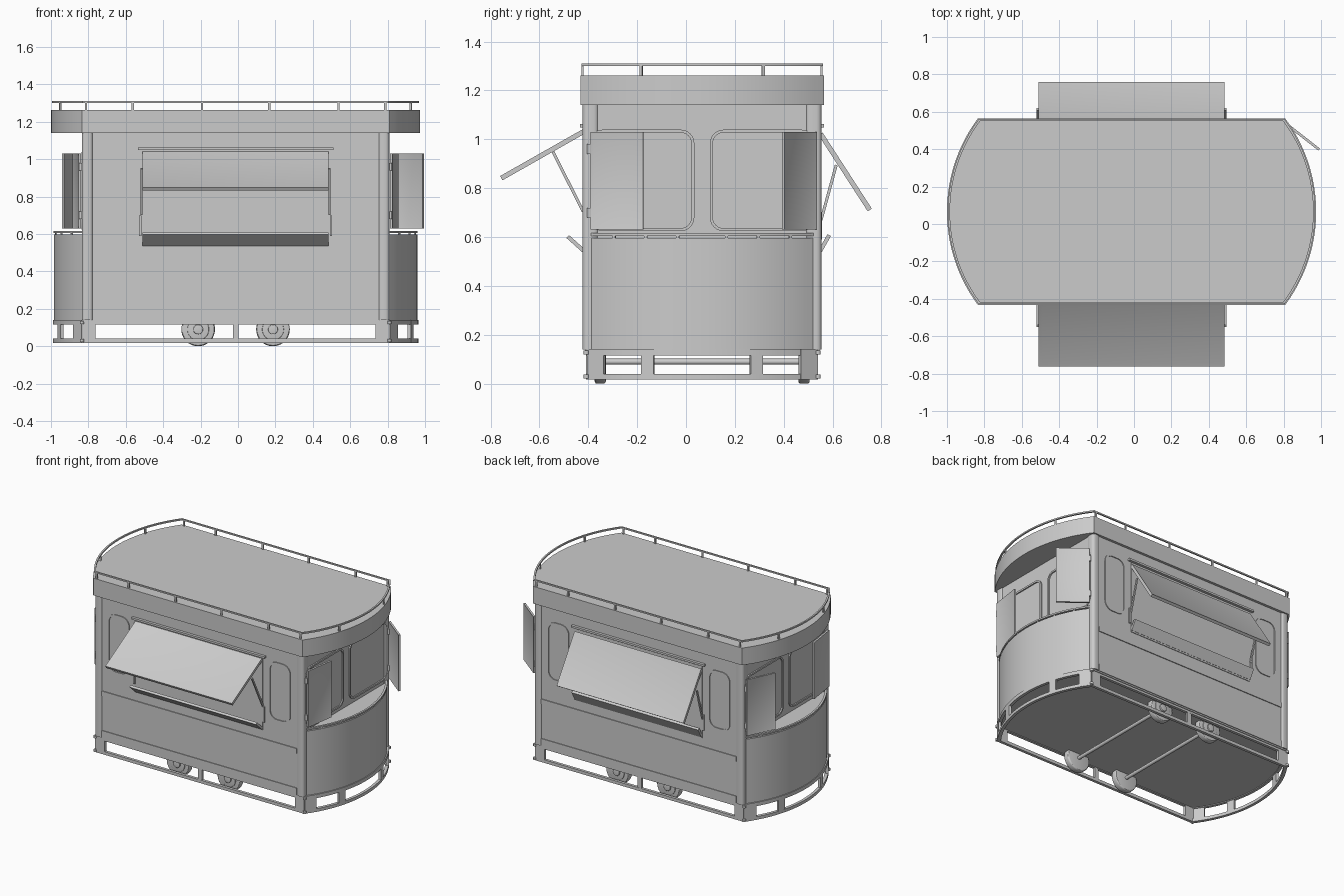
import bpy, bmesh, math
from mathutils import Vector, Matrix

cube = bpy.data.objects.get("Cube")
if cube:
    bpy.data.objects.remove(cube, do_unlink=True)

grey = bpy.data.materials.new("plain_grey")
grey.use_nodes = True
grey.diffuse_color = (0.6, 0.6, 0.6, 1)
grey.node_tree.nodes["Principled BSDF"].inputs["Base Color"].default_value = (0.6, 0.6, 0.6, 1)

CENTRE = Vector((-0.013, 0.066, 0))   # centre of the trailer body
SIDES = (-1, 1)
made = []


def finish(name, bm):
    bmesh.ops.recalc_face_normals(bm, faces=bm.faces)
    mesh = bpy.data.meshes.new(name)
    bm.to_mesh(mesh)
    bm.free()
    mesh.materials.append(grey)
    ob = bpy.data.objects.new(name, mesh)
    ob.location = CENTRE
    bpy.context.collection.objects.link(ob)
    made.append(ob)
    return ob


def box(name, pos, size, turn=0, bevel=0):
    bm = bmesh.new()
    m = Matrix.Translation(pos) @ Matrix.Rotation(turn, 4, 'Z') @ Matrix.Diagonal((*size, 1))
    bmesh.ops.create_cube(bm, size=1, matrix=m)
    if bevel:
        up = [e for e in bm.edges if abs(e.verts[0].co.z - e.verts[1].co.z) > 0.1]
        bmesh.ops.bevel(bm, geom=up, offset=bevel, segments=4, affect='EDGES', profile=0.5)
    return finish(name, bm)


def panel(name, a, b, across, width, thick, rim=0):
    """Board running from a to b, with an optional sunk field on both faces."""
    a, b, v = Vector(a), Vector(b), Vector(across)
    u = (b - a).normalized()
    w = u.cross(v)
    m = Matrix((u, v, w)).transposed().to_4x4()
    m = Matrix.Translation((a + b) / 2) @ m @ Matrix.Diagonal(((b - a).length, width, thick, 1))
    bm = bmesh.new()
    bmesh.ops.create_cube(bm, size=1, matrix=m)
    if rim:
        bm.normal_update()
        broad = [f for f in bm.faces if abs(f.normal.dot(w)) > 0.9]
        bmesh.ops.inset_individual(bm, faces=broad, thickness=rim, depth=-0.004)
    return finish(name, bm)


def arc_x(y, corner, apex, half):
    bulge = apex - corner
    r = (bulge ** 2 + half ** 2) / (2 * bulge)
    return apex - r + math.sqrt(r * r - y * y), math.asin(y / r)


def outline(corner, apex, half, n=28):
    """Straight long sides closed by a shallow arc at each end."""
    ys = [half * (2 * i / n - 1) for i in range(n + 1)]
    right = [(arc_x(y, corner, apex, half)[0], y) for y in ys]
    return right + [(-x, -y) for x, y in right]


def rounded(w, h, r, n=6):
    pts = []
    for k, (sx, sy) in enumerate(((1, 1), (-1, 1), (-1, -1), (1, -1))):
        for i in range(n + 1):
            t = math.pi / 2 * (k + i / n)
            pts.append((sx * (w / 2 - r) + r * math.cos(t), sy * (h / 2 - r) + r * math.sin(t)))
    return pts


def prism(name, pts, z0, z1):
    bm = bmesh.new()
    low = [bm.verts.new((x, y, z0)) for x, y in pts]
    face = bm.faces.new(low)
    out = bmesh.ops.extrude_face_region(bm, geom=[face])["geom"]
    top = [g for g in out if isinstance(g, bmesh.types.BMVert)]
    bmesh.ops.translate(bm, verts=top, vec=(0, 0, z1 - z0))
    return finish(name, bm)


def ring(name, outer, inner, z0, z1, matrix=Matrix()):
    bm = bmesh.new()
    loops = [[bm.verts.new(matrix @ Vector((x, y, z))) for x, y in pts]
             for pts, z in ((outer, z0), (outer, z1), (inner, z1), (inner, z0))]
    n = len(outer)
    for k in range(4):
        p, q = loops[k], loops[(k + 1) % 4]
        for i in range(n):
            j = (i + 1) % n
            bm.faces.new((p[i], p[j], q[j], q[i]))
    return finish(name, bm)


def cylinder(name, pos, radius, depth, axis='Y', bevel=0):
    bm = bmesh.new()
    turn = Matrix.Rotation(math.pi / 2, 4, 'X') if axis == 'Y' else Matrix()
    bmesh.ops.create_cone(bm, cap_ends=True, segments=36, radius1=radius, radius2=radius,
                          depth=depth, matrix=Matrix.Translation(pos) @ turn)
    if bevel:
        rims = [e for e in bm.edges if any(len(f.verts) > 4 for f in e.link_faces)]
        bmesh.ops.bevel(bm, geom=rims, offset=bevel, segments=3, affect='EDGES', profile=0.5)
    return finish(name, bm)


# Body, bowed lower ends and roof
box("body", (0, 0, 0.64), (1.63, 0.96, 1.02))
prism("bowed_ends", outline(0.82, 0.972, 0.456), 0.12, 0.597)
ring("end_rail", outline(0.82, 0.974, 0.458), outline(0.81, 0.96, 0.446), 0.605, 0.616)
prism("roof", outline(0.822, 0.987, 0.498), 1.14, 1.262)
ring("roof_rail", outline(0.818, 0.982, 0.494), outline(0.81, 0.971, 0.484), 1.3, 1.31)

# Corner columns, roof rail posts and end rail posts
for sx in SIDES:
    for sy in SIDES:
        box("corner_column", (sx * 0.792, sy * 0.456, 0.64), (0.06, 0.066, 1.0), bevel=0.02)
        for x in (0.18, 0.55, 0.8):
            box("roof_rail_post", (sx * x, sy * 0.489, 1.281), (0.012, 0.009, 0.04))
        x, ang = arc_x(sy * 0.25, 0.818, 0.982, 0.494)
        box("roof_rail_post", (sx * (x - 0.006), sy * 0.25, 1.281), (0.009, 0.012, 0.04), sx * ang)
        for y in (0.1, 0.23, 0.36):
            x, ang = arc_x(sy * y, 0.82, 0.972, 0.456)
            box("end_rail_post", (sx * (x - 0.006), sy * y, 0.6), (0.008, 0.012, 0.014), sx * ang)

# Open base frame
base = (0.82, 0.977, 0.475)
for z0, z1 in ((0.018, 0.04), (0.115, 0.141)):
    ring("base_rail", outline(*base), outline(0.805, 0.957, 0.455), z0, z1)
for sy in SIDES:
    box("base_middle_upright", (0, sy * 0.465, 0.078), (0.03, 0.018, 0.09))
    for sx in SIDES:
        box("base_corner_upright", (sx * 0.783, sy * 0.465, 0.08), (0.07, 0.02, 0.12))
        for y, width in ((0.222, 0.053), (0.433, 0.08)):
            x, ang = arc_x(sy * y, *base)
            box("base_end_upright", (sx * (x - 0.01), sy * y, 0.08), (0.018, width, 0.12), sx * ang)
        for z in (0.03, 0.128):
            cylinder("corner_bolt", (sx * 0.822, sy * 0.474, z), 0.011, 0.016, 'Z')

# Wheels
for sx in SIDES:
    x = sx * 0.2
    cylinder("axle", (x, 0, 0.09), 0.012, 0.8)
    for sy in SIDES:
        cylinder("tyre", (x, sy * 0.417, 0.09), 0.09, 0.046, bevel=0.01)
        cylinder("wheel_rim", (x, sy * 0.422, 0.09), 0.058, 0.046, bevel=0.004)
        cylinder("wheel_hub", (x, sy * 0.43, 0.09), 0.026, 0.05, bevel=0.004)

# Long side trim, hatch surrounds and rounded windows
for sy in SIDES:
    box("waist_trim", (0, sy * 0.481, 0.453), (1.53, 0.01, 0.036))
    box("skirt_trim", (0, sy * 0.481, 0.165), (1.53, 0.008, 0.05))
    box("hatch_panel", (0, sy * 0.48, 0.785), (0.995, 0.008, 0.51))
    box("hatch_hinge_bar", (0, sy * 0.488, 1.056), (1.045, 0.022, 0.014))
    for sx in SIDES:
        m = Matrix.Translation((sx * 0.633, sy * 0.481, 0.833)) @ Matrix.Rotation(math.pi / 2, 4, 'X')
        ring("side_window_frame", rounded(0.168, 0.415, 0.06), rounded(0.148, 0.395, 0.05),
             -0.005, 0.005, m)

# Awnings, struts and folding counters as (y, z) runs from wall to tip
X = (1, 0, 0)
openings = (
    (-1, (-0.485, 1.032), (-0.822, 0.841), (-0.611, 0.95), (-0.487, 0.705), (-0.55, 0.602)),
    (1, (0.485, 1.022), (0.686, 0.711), (0.549, 0.895), (0.487, 0.67), (0.52, 0.608)),
)
for side, hinge, tip, strut_top, strut_foot, shelf_tip in openings:
    panel("awning", (0, *hinge), (0, *tip), X, 0.995, 0.02, rim=0.03)
    panel("counter", (0, side * 0.483, 0.542), (0, *shelf_tip), X, 0.995, 0.016)
    for sx in SIDES:
        panel("awning_strut", (sx * 0.503, *strut_top), (sx * 0.503, *strut_foot), X, 0.01, 0.012)
        box("strut_bracket", (sx * 0.51, side * 0.484, 0.645), (0.012, 0.012, 0.11))

# End windows with their swung shutters
Z = (0, 0, 1)
turn = Matrix.Rotation(math.pi / 2, 4, 'Z') @ Matrix.Rotation(math.pi / 2, 4, 'X')
for sx in SIDES:
    for sy in SIDES:
        m = Matrix.Translation((sx * 0.816, sy * 0.247, 0.832)) @ turn
        ring("end_window_frame", rounded(0.43, 0.415, 0.055), rounded(0.406, 0.391, 0.043),
             -0.008, 0.008, m)
        for z in (0.7, 0.96):
            cylinder("shutter_hinge", (sx * 0.828, sy * 0.462, z), 0.009, 0.04, 'Z')
for start, end in (((0.833, 0.465), (1.003, 0.332)), ((0.833, -0.455), (0.865, -0.24)),
                   ((-0.833, 0.465), (-0.923, 0.275)), ((-0.833, -0.455), (-0.865, -0.24))):
    panel("end_shutter", (*start, 0.83), (*end, 0.83), Z, 0.4, 0.014, rim=0.016)

# Smooth curved faces, keep edges crisp
bpy.ops.object.select_all(action='DESELECT')
for ob in made:
    ob.select_set(True)
bpy.context.view_layer.objects.active = made[0]
bpy.ops.object.shade_smooth_by_angle(angle=math.radians(30))
